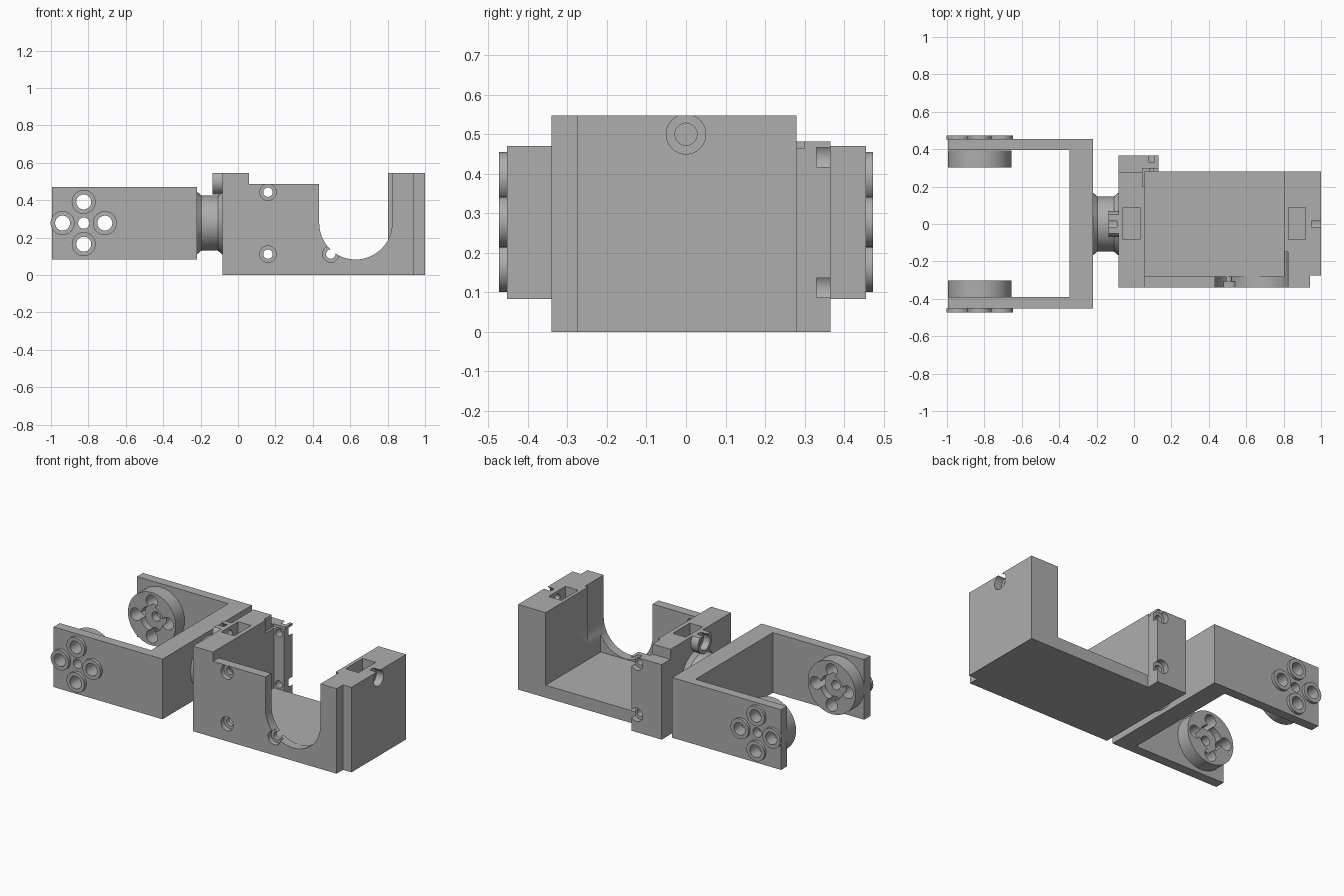
import bpy, bmesh, math
from mathutils import Matrix, Vector

if "Cube" in bpy.data.objects:
    bpy.data.objects.remove(bpy.data.objects["Cube"])

grey = bpy.data.materials.new("plain_grey")
grey.diffuse_color = (0.42, 0.42, 0.42, 1)
grey.use_nodes = True
grey.node_tree.nodes["Principled BSDF"].inputs["Base Color"].default_value = grey.diffuse_color
TOP = 0.547    # holder height
MID = 0.278    # height of the servo and hinge axes


def finish(name, bm):
    bmesh.ops.recalc_face_normals(bm, faces=bm.faces)
    me = bpy.data.meshes.new(name)
    bm.to_mesh(me)
    bm.free()
    ob = bpy.data.objects.new(name, me)
    me.materials.append(grey)
    bpy.context.collection.objects.link(ob)
    return ob


def prism(name, pts, axis, a, b):
    """Extrude an outline along an axis: 'y' takes (x, z) points, 'z' takes (x, y)."""
    bm = bmesh.new()
    put = (lambda p: (p[0], a, p[1])) if axis == 'y' else (lambda p: (p[0], p[1], a))
    f = bm.faces.new([bm.verts.new(put(p)) for p in pts])
    ext = bmesh.ops.extrude_face_region(bm, geom=[f])
    d = Vector((0, b - a, 0)) if axis == 'y' else Vector((0, 0, b - a))
    bmesh.ops.translate(bm, vec=d, verts=[v for v in ext['geom'] if isinstance(v, bmesh.types.BMVert)])
    return finish(name, bm)


def box(name, x0, x1, y0, y1, z0, z1):
    return prism(name, [(x0, y0), (x1, y0), (x1, y1), (x0, y1)], 'z', z0, z1)


def cyl(name, axis, a, b, c, r, r2=None, seg=40):
    """Cylinder from a to b along x or y; c holds the other two coordinates."""
    bm = bmesh.new()
    bmesh.ops.create_cone(bm, cap_ends=True, segments=seg, radius1=r,
                          radius2=r if r2 is None else r2, depth=abs(b - a))
    m = (a + b) / 2
    if axis == 'x':
        mat = Matrix.Translation((m, c[0], c[1])) @ Matrix.Rotation(math.pi / 2, 4, 'Y')
    else:
        mat = Matrix.Translation((c[0], m, c[1])) @ Matrix.Rotation(-math.pi / 2, 4, 'X')
    bmesh.ops.transform(bm, matrix=mat, verts=bm.verts)
    return finish(name, bm)


def cut(ob, *cutters):
    for c in cutters:
        mod = ob.modifiers.new("cut", 'BOOLEAN')
        mod.operation, mod.solver, mod.object = 'DIFFERENCE', 'EXACT', c
        bpy.context.view_layer.objects.active = ob
        bpy.ops.object.modifier_apply(modifier=mod.name)
        bpy.data.objects.remove(c)


# Servo holder: one block, carved out
holder = box("servo_holder", -0.083, 1.0, -0.34, 0.366, 0, TOP)
cut(holder,
    box("c", 0.13, 1.1, 0.28, 0.5, -0.1, 1),            # open back
    box("c", -0.2, 0.2, 0.277, 0.5, 0.482, 1),          # lower rear ear
    box("c", 0.94, 1.1, -0.5, -0.275, -0.1, 1),         # front corner step
    prism("c", [(0.06, -0.28), (0.803, -0.28), (0.803, 0.5), (0.13, 0.5),
                (0.13, 0.28), (0.06, 0.28)], 'z', 0.08, 1),  # servo bay
    box("c", 0.06, 0.803, -0.5, -0.2, 0.487, 1),        # lower front wall
    box("c", 0.045, 0.2, 0.2, 0.298, 0.464, 0.6))       # notch in the ear

# U-shaped opening in the front wall
r, cx = 0.195, 0.629
arc = [(cx + r * math.cos(math.pi * i / 24), MID - r * math.sin(math.pi * i / 24)) for i in range(25)]
cut(holder, prism("c", arc + [(cx - r, 1), (cx + r, 1)], 'y', -0.5, -0.15))

# Counterbored screw holes in the front wall and in the ear
for x, z in ((0.16, 0.443), (0.16, 0.112), (0.496, 0.112)):
    cut(holder, cyl("c", 'y', -0.5, -0.308, (x, z), 0.044),
        cyl("c", 'y', -0.4, -0.2, (x, z), 0.025))
for z in (0.442, 0.112):
    cut(holder, cyl("c", 'y', 0.33, 0.5, (0.095, z), 0.043),
        cyl("c", 'y', 0.22, 0.4, (0.095, z), 0.024))

# Nut pockets and end screw holes
for x in (-0.06, 0.825):
    cut(holder, box("c", x, x + 0.092, -0.084, 0.088, 0.43, 1))
cut(holder, cyl("c", 'x', 0.95, 1.1, (0, 0.5), 0.05),
    cyl("c", 'x', 0.87, 0.97, (0, 0.5), 0.028),
    cyl("c", 'x', -0.2, -0.02, (0, 0.5), 0.028))

# Screw boss on the holder's left end
boss = cyl("screw_boss", 'x', -0.135, -0.075, (0, 0.5), 0.07)
cut(boss, box("c", -0.3, 0, -0.2, 0.2, TOP, 0.8),
    cyl("c", 'x', -0.2, -0.09, (0, 0.5), 0.05),
    cyl("c", 'x', -0.12, -0.02, (0, 0.5), 0.028))

# Neck with flared ends, turned about the x axis
bm = bmesh.new()
rings = []
for x, rad in ((-0.22, 0.168), (-0.195, 0.147), (-0.108, 0.147), (-0.083, 0.168)):
    rings.append([bm.verts.new((x, rad * math.cos(t * math.tau / 48), MID + rad * math.sin(t * math.tau / 48)))
                  for t in range(48)])
for p, q in zip(rings, rings[1:]):
    for i in range(48):
        bm.faces.new((p[i], p[i - 1], q[i - 1], q[i]))
bm.faces.new(rings[0])
bm.faces.new(rings[-1])
neck = finish("neck", bm)

# Fork bracket
HX = -0.825
fork = prism("fork_bracket", [(-0.22, -0.453), (-0.22, 0.455), (-0.995, 0.455), (-0.995, 0.395), (-0.345, 0.395),
                              (-0.345, -0.39), (-0.995, -0.39), (-0.995, -0.453)], 'z', 0.083, 0.47)
spots = [(HX + dx, MID + dz) for dx, dz in ((0.113, 0), (-0.113, 0), (0, 0.113), (0, -0.113))]


def drill(ob):
    for s in spots:
        cut(ob, cyl("c", 'y', -0.7, 0.7, s, 0.04))
    cut(ob, cyl("c", 'y', -0.7, 0.7, (HX, MID), 0.03))


drill(fork)
parts = [holder, boss, neck, fork]

# Hinge discs inside the arms, screw collars outside
for s, side in ((1, "back"), (-1, "front")):
    disc = cyl(side + "_hinge_disc", 'y', min(s * 0.302, s * 0.393), max(s * 0.302, s * 0.393), (HX, MID), 0.17, seg=64)
    drill(disc)
    lo, hi = sorted((s * 0.25, s * 0.345))
    cut(disc, cyl("c", 'y', lo, hi, (HX, MID), 0.08))
    parts.append(disc)
    for i, p in enumerate(spots):
        lo, hi = sorted((s * 0.453, s * 0.473))
        collar = cyl(f"{side}_screw_collar_{i + 1}", 'y', lo, hi, p, 0.064)
        cut(collar, cyl("c", 'y', -0.7, 0.7, p, 0.04))
        parts.append(collar)

bpy.ops.object.select_all(action='DESELECT')
for ob in parts:
    ob.select_set(True)
bpy.context.view_layer.objects.active = holder
bpy.ops.object.shade_smooth_by_angle(angle=math.radians(30))
